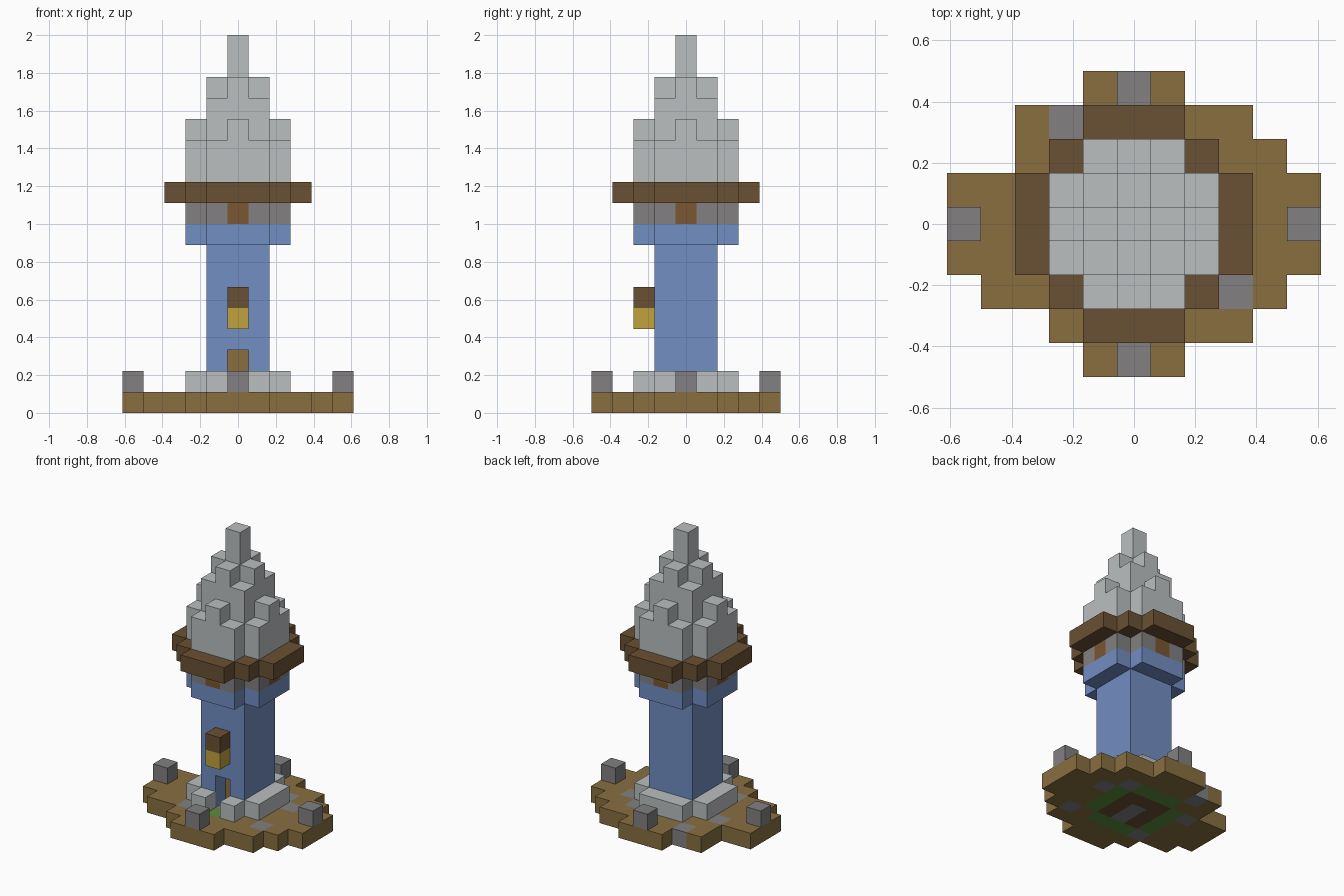
import bpy, bmesh
from mathutils import Vector

cube = bpy.data.objects.get("Cube")
if cube:
    bpy.data.objects.remove(cube, do_unlink=True)

U = 1 / 9          # edge length of one block
cells = {}         # block position -> (part, material)


def linear(c):
    c /= 255
    return c / 12.92 if c <= 0.04045 else ((c + 0.055) / 1.055) ** 2.4


def material(name, r, g, b):
    mat = bpy.data.materials.new(name)
    color = (linear(r), linear(g), linear(b), 1)
    mat.use_nodes = True
    mat.diffuse_color = color
    bsdf = mat.node_tree.nodes["Principled BSDF"]
    bsdf.inputs["Base Color"].default_value = color
    bsdf.inputs["Roughness"].default_value = 0.9
    return mat


mats = {
    "pale stone": material("pale stone", 186, 191, 192),
    "grey stone": material("grey stone", 130, 128, 129),
    "blue wall": material("blue wall", 114, 142, 194),
    "dark wood": material("dark wood", 106, 81, 51),
    "light wood": material("light wood", 122, 87, 49),
    "earth": material("earth", 136, 111, 64),
    "lamp yellow": material("lamp yellow", 192, 162, 62),
    "grass green": material("grass green", 92, 142, 60),
}


def put(part, mat, footprint, low, high=None):
    """Fill a footprint with blocks from layer low to layer high."""
    for k in range(low, (low if high is None else high) + 1):
        for i, j in footprint:
            cells[i, j, k] = (part, mat)


def rows(y_start, *spans):
    """Footprint from x spans, one per row, going towards +y."""
    return {(i, y_start + n) for n, (a, b) in enumerate(spans)
            for i in range(a, b + 1)}


def stepped(*half):
    """Symmetric footprint from half widths of the rows, middle row first."""
    return {(i, j) for n, h in enumerate(half) for j in (n, -n)
            for i in range(-h, h + 1)}


core = stepped(1, 1)
wide = stepped(2, 2, 1)
eaves = stepped(3, 3, 2, 1)
plus = stepped(1, 0)
middle = {(0, 0)}
door = {(0, -1)}

# Ground with lawn, floor and paving stones
put("ground", "earth", rows(-4, (-1, 1), (-2, 3), (-4, 4), (-5, 5), (-5, 5),
                            (-5, 5), (-3, 4), (-3, 3), (-1, 1)), 0)
put("ground", "grass green", wide - core, 0)
put("ground", "dark wood", core, 0)
put("ground", "grey stone", middle | door, 0)
put("ground", "grey stone", {(-2, -2), (2, 2), (3, -2), (-2, 3), (3, 1), (-3, 1)}, 0)

# Boundary posts
for name, spot in (("front", (0, -4)), ("back", (0, 4)),
                   ("left", (5, 0)), ("right", (-5, 0))):
    put(name + "_post", "grey stone", {spot}, 1)

# Tower shaft, plinth and recessed doorway
put("plinth", "pale stone", wide - core - {(0, -2)}, 1)
put("tower_shaft", "blue wall", core - door, 1, 7)
put("tower_shaft", "blue wall", door, 3, 7)
put("door", "earth", middle, 1, 2)

# Lantern over the door
put("lantern", "lamp yellow", {(0, -2)}, 4)
put("lantern", "dark wood", {(0, -2)}, 5)

# Flared collar and lookout with one wooden window on each side
put("collar", "blue wall", wide, 8)
put("lookout", "grey stone", wide, 9)
put("lookout", "light wood", {(0, -2), (0, 2), (2, 0), (-2, 0)}, 9)

# Eaves and stepped spire
put("eaves", "dark wood", eaves, 10)
put("spire", "pale stone", wide, 11, 12)
put("spire", "pale stone", core | stepped(2, 0, 0), 13)
put("spire", "pale stone", core, 14)
put("spire", "pale stone", plus, 15)
put("spire", "pale stone", middle, 16, 17)


def build(part):
    """Make one object from the exposed sides of its blocks."""
    own = {c: m for c, (p, m) in cells.items() if p == part}
    slots = sorted(set(own.values()))
    bm = bmesh.new()
    for cell, mat in own.items():
        center = (Vector(cell) + Vector((0, 0, 0.5))) * U
        for axis in range(3):
            for sign in (-1, 1):
                side = Vector((0, 0, 0))
                side[axis] = sign
                if tuple(int(a + b) for a, b in zip(cell, side)) in cells:
                    continue
                u = Vector((0, 0, 0))
                u[(axis + 1) % 3] = 1
                v = side.cross(u)
                corners = (-u - v, u - v, u + v, v - u)
                face = bm.faces.new([bm.verts.new(center + (side + c) * U / 2)
                                     for c in corners])
                face.material_index = slots.index(mat)
    bmesh.ops.remove_doubles(bm, verts=bm.verts[:], dist=U / 100)
    mesh = bpy.data.meshes.new(part)
    bm.to_mesh(mesh)
    bm.free()
    for slot in slots:
        mesh.materials.append(mats[slot])
    bpy.context.scene.collection.objects.link(bpy.data.objects.new(part, mesh))


for part in sorted({p for p, _ in cells.values()}):
    build(part)
